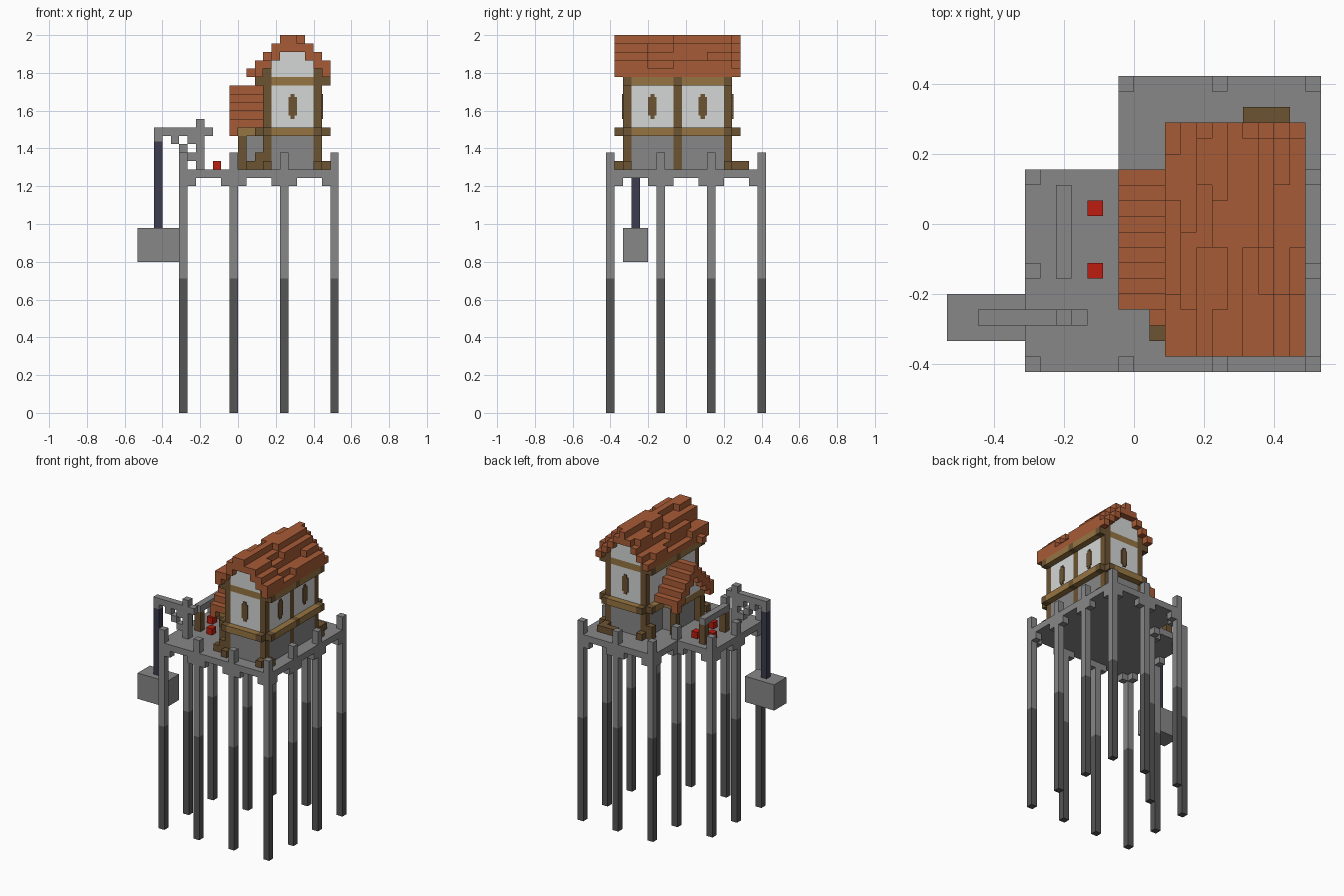
import bpy, bmesh, random
from mathutils import Vector

if "Cube" in bpy.data.objects:
    bpy.data.objects.remove(bpy.data.objects["Cube"])

U = 2 / 45                       # block size
ORIGIN = Vector((12, 9.5, 0))
random.seed(7)


def material(name, rgb):
    lin = [((c / 255 + 0.055) / 1.055) ** 2.4 for c in rgb] + [1]
    m = bpy.data.materials.new(name)
    m.use_nodes = True
    m.diffuse_color = lin
    m.node_tree.nodes["Principled BSDF"].inputs["Base Color"].default_value = lin
    return m


STONE = material("grey stone", (135, 135, 135))
DEEP = material("dark stone", (85, 85, 85))
PLASTER = material("white plaster", (212, 215, 213))
BEAM = material("light timber", (150, 117, 66))
TIMBER = material("dark timber", (108, 83, 50))
TILE = material("orange roof tile", (167, 91, 54))
RED = material("red paint", (188, 28, 14))
IRON = material("blue iron", (60, 60, 80))


def part(name, mat, boxes):
    """Join boxes given as block-grid corners (start, end) into one object."""
    bm = bmesh.new()
    for lo, hi in boxes:
        lo, hi = Vector(lo), Vector(hi)
        made = bmesh.ops.create_cube(bm, size=1)["verts"]
        mid, size = (lo + hi) / 2, hi - lo
        for v in made:
            v.co = (Vector(a * b for a, b in zip(v.co, size)) + mid - ORIGIN) * U
    mesh = bpy.data.meshes.new(name)
    bm.to_mesh(mesh)
    bm.free()
    mesh.materials.append(mat)
    obj = bpy.data.objects.new(name, mesh)
    bpy.context.collection.objects.link(obj)


def block(i, j, k, di=1, dj=1, dk=1):
    return (i, j, k), (i + di, j + dj, k + dk)


def on_deck(i, j):
    return 5 <= i < 24 and 0 <= j < 19 and (i >= 11 or j < 13)


def on_rim(i, j):
    return on_deck(i, j) and not all(on_deck(i + a, j + b)
                                     for a in (-1, 1) for b in (-1, 1))


# Platform on stilts
part("platform", STONE, [block(5, 0, 28, 19, 13), block(11, 13, 28, 13, 6)])
legs = [(i, 0) for i in (5, 11, 17, 23)] + [(23, j) for j in (6, 12, 18)]
legs += [(17, 18), (11, 18), (11, 12), (5, 12), (5, 6)]
part("leg_bases", DEEP, [block(i, j, 0, dk=16) for i, j in legs])
part("leg_tops", STONE, [block(i, j, 16, dk=12) for i, j in legs])
part("railing_posts", STONE, [block(i, j, 29, dk=2) for i, j in legs])
around = ((1, 0), (-1, 0), (0, 1), (0, -1))
part("leg_brackets", STONE, [block(i + a, j + b, 27) for i, j in legs
                             for a, b in around if on_rim(i + a, j + b)])


# Main house: wall panels flush with the posts
def panels(k, dk, side_dk):
    return [block(16, 2, k, 5, 13, dk)] + [block(15, j, k, 7, 5, side_dk) for j in (3, 9)]


part("stone_base", STONE, panels(29, 5, 5))
part("plaster_walls", PLASTER, panels(34, 5, 6))
part("plaster_gables", PLASTER, [block(16, 2, 40, 5, 13, 2), block(17, 2, 42, 3, 13)])
posts = [(i, j) for i in (15, 21) for j in (2, 8, 14)]
part("house_posts", TIMBER, [block(i, j, 29, dk=12) for i, j in posts])

# Timber bands stand out from the walls, with dark ends at each post
beams = [block(16, j, 33, 5) for j in (1, 15)] + [block(16, j, 39, 5) for j in (2, 14)]
beams += [block(i, j, k, dj=5) for k in (33, 39) for i in (14, 22) for j in (3, 9)]
part("house_beams", BEAM, beams)
ends = [block(i, j, k) for i in (14, 22) for j in (2, 8, 14) for k in (33, 39)]
ends += [block(i, j, k) for i in (15, 21) for j in (1, 15) for k in (29, 33)]
ends += [block(i, j, 29) for i in (14, 22) for j in (2, 14)]
part("beam_ends", TIMBER, ends)

# Slit windows with narrow tips
T = 0.15
slits = []
for j in (2 - T, 15):
    slits += [((18, j, 35.4), (19, j + T, 37.6)), ((18.25, j, 35), (18.75, j + T, 38))]
for j in (5, 11):
    slits += [((22, j, 35.4), (22 + T, j + 1, 37.6)),
              ((22, j + .25, 35), (22 + T, j + .75, 38))]
part("window_slits", TIMBER, slits)

# Main roof: stepped courses whose upper layer comes and goes
roof = [block(13, 3, 40)]
for i in range(14, 23):
    top = min(44, 45 - abs(i - 18))
    roof.append(block(i, 1, top - 1, dj=15))
    j, raised = 1, random.random() < 0.7
    while j < 16:
        run = min(random.randint(3, 7), 16 - j)
        if raised or i == 18:
            roof.append(block(i, j, top, dj=run))
        j, raised = j + run, not raised
part("main_roof", TILE, roof)

# Side porch with its own gable
part("porch_posts", TIMBER, [block(12, j, 29, dk=4) for j in (5, 11)])
part("porch_beams", BEAM, [block(12, j, 33, 2) for j in (5, 11)] + [block(12, 6, 33, dj=5)])
part("porch_walls", STONE, [block(13, 6, 29, 2, 5, 5)])
part("porch_gable", PLASTER, [block(12, 5 + n, 33 + n, 3, 7 - 2 * n) for n in (1, 2, 3)])
tiles = [block(11, j, 37 - abs(j - 8), 4 + (j == 8), dk=2) for j in range(5, 12)]
for j in (4, 12):
    tiles += [block(11, j, 33), block(11, j, 34, 4)]
part("porch_roof", TILE, tiles)
part("side_steps", TIMBER, [block(13, 2, 29)]
     + [block(14, j, 30) for j in (2, 14)])

# Bench behind the house
part("back_bench", TIMBER, [block(19, 16, 29, 3)])

# Crane with chain and hanging weight
crane = [block(2, 3, 33, 7), block(7, 3, 29, dk=6), block(2, 3, 32.3, dk=.7)]
crane += [block(4, 3, 32), block(6, 3, 32), block(5, 3, 31), block(6, 3, 30)]
part("crane_frame", STONE, crane)
part("crane_chain", IRON, [block(2, 3, 22, dk=10.3)])
part("crane_weight", STONE, [block(0, 2, 18, 5, 3, 4)])

# Deck furniture
part("deck_rail", STONE, [block(7, 6, 32, dj=6)])
part("deck_rail_posts", TIMBER, [block(7, j, 29, dk=3) for j in (6, 11)])
part("red_crates", RED, [block(9, 6, 29), block(9, 10, 29), block(7, 9, 29)])
